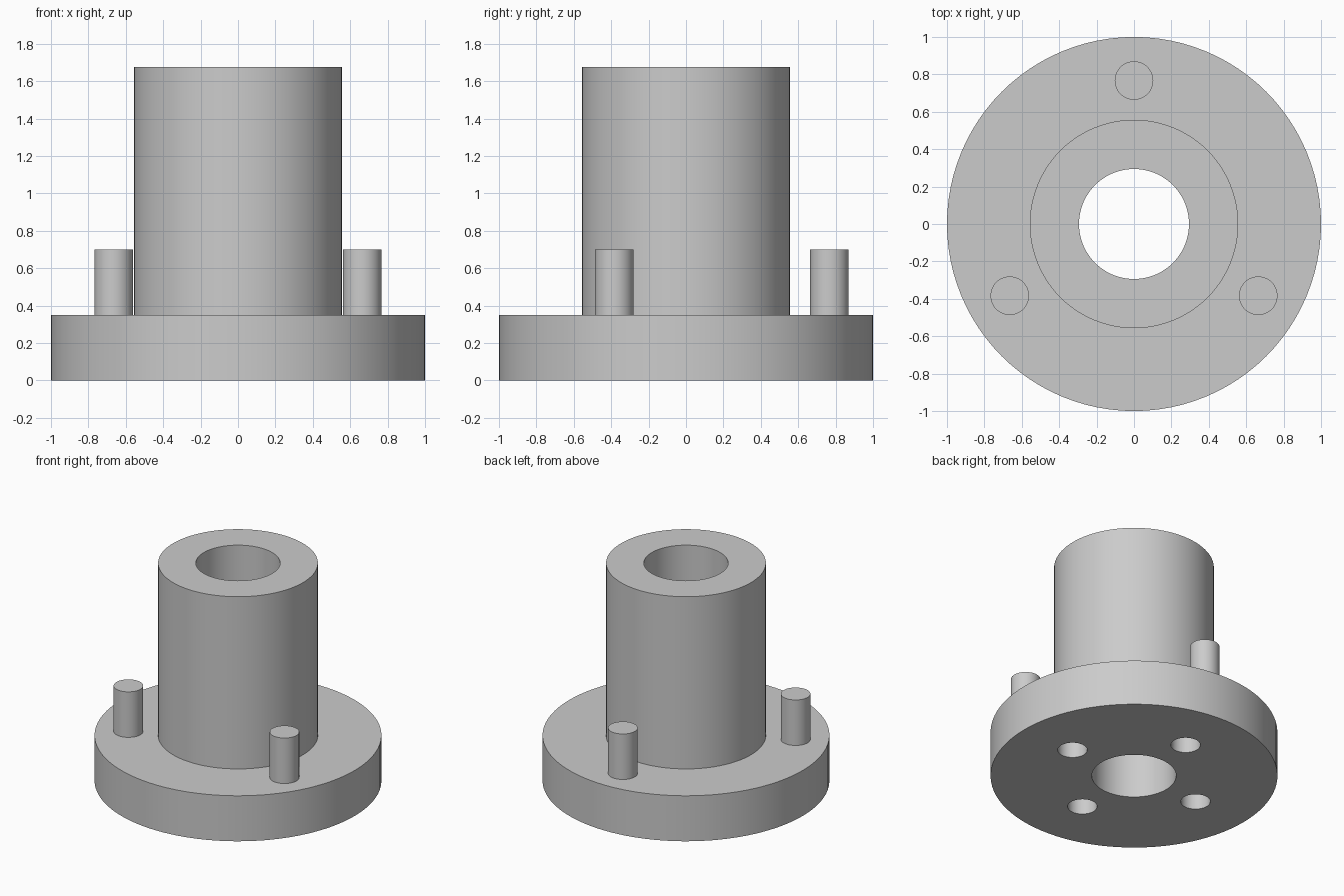
import bpy
import bmesh
from math import cos, sin, pi, radians
from mathutils import Matrix

default = bpy.data.objects.get("Cube")
if default:
    bpy.data.objects.remove(default, do_unlink=True)

FLANGE_R, TUBE_R, BORE_R = 1.0, 0.557, 0.294
FLANGE_H, TUBE_TOP, PIN_TOP = 0.35, 1.675, 0.70
PIN_R, PIN_RING = 0.103, 0.767
HOLE_RING, HOLE_DEPTH = 0.56, 0.29

grey = bpy.data.materials.new("machined grey")
grey.use_nodes = True
grey.diffuse_color = (0.6, 0.6, 0.6, 1)
grey.node_tree.nodes["Principled BSDF"].inputs["Base Color"].default_value = grey.diffuse_color


def make_object(name, bm):
    bmesh.ops.recalc_face_normals(bm, faces=bm.faces)
    mesh = bpy.data.meshes.new(name)
    bm.to_mesh(mesh)
    bm.free()
    mesh.materials.append(grey)
    obj = bpy.data.objects.new(name, mesh)
    bpy.context.collection.objects.link(obj)
    return obj


def activate(obj):
    bpy.ops.object.select_all(action="DESELECT")
    obj.select_set(True)
    bpy.context.view_layer.objects.active = obj


def lathe(name, profile, segments):
    """Revolve a closed (radius, height) profile around z."""
    bm = bmesh.new()
    rings = []
    for i in range(segments):
        a = 2 * pi * i / segments
        rings.append([bm.verts.new((r * cos(a), r * sin(a), z)) for r, z in profile])
    for i, ring in enumerate(rings):
        after = rings[(i + 1) % segments]
        for j in range(len(profile)):
            k = (j + 1) % len(profile)
            bm.faces.new((ring[j], after[j], after[k], ring[k]))
    return make_object(name, bm)


def rod(name, angle, ring, radius, bottom, top):
    """Upright cylinder placed on a bolt circle."""
    place = Matrix.Translation((ring * cos(angle), ring * sin(angle), (bottom + top) / 2))
    bm = bmesh.new()
    bmesh.ops.create_cone(bm, cap_ends=True, segments=48, radius1=radius,
                          radius2=radius, depth=top - bottom, matrix=place)
    return make_object(name, bm)


# Flange and hollow tube in one turned body
body = lathe("flanged_tube", [(BORE_R, 0), (FLANGE_R, 0), (FLANGE_R, FLANGE_H),
                              (TUBE_R, FLANGE_H), (TUBE_R, TUBE_TOP), (BORE_R, TUBE_TOP)], 96)

# Four blind holes in the underside
for i in range(4):
    cutter = rod("hole_cutter", i * pi / 2, HOLE_RING, PIN_R, -0.1, HOLE_DEPTH)
    cutter.hide_render = True
    cut = body.modifiers.new("blind hole", "BOOLEAN")
    cut.operation = "DIFFERENCE"
    cut.solver = "EXACT"
    cut.object = cutter
    activate(body)
    bpy.ops.object.modifier_apply(modifier=cut.name)
    bpy.data.objects.remove(cutter, do_unlink=True)

# Three locating pins on the flange
pins = [rod(name, radians(90 + 120 * i), PIN_RING, PIN_R, FLANGE_H, PIN_TOP)
        for i, name in enumerate(("back_pin", "right_pin", "left_pin"))]

for part in [body] + pins:
    activate(part)
    bpy.ops.object.shade_smooth_by_angle(angle=radians(30))
